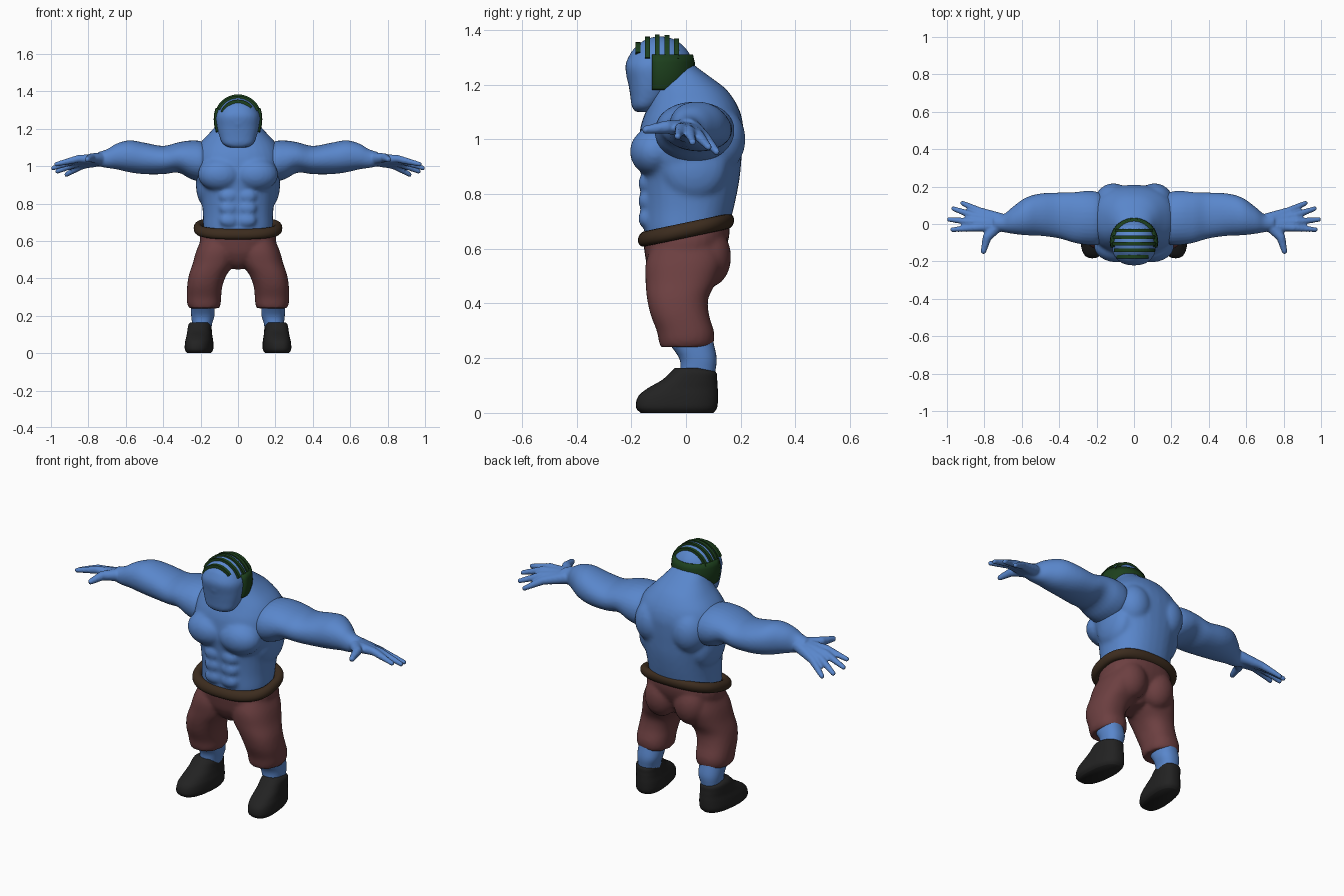
import bpy, bmesh
from math import sin, cos, pi, asin, sqrt
from mathutils import Vector, Matrix

cube = bpy.data.objects.get("Cube")
if cube:
    bpy.data.objects.remove(cube)


def material(name, rgb):
    m = bpy.data.materials.new(name)
    m.use_nodes = True
    m.diffuse_color = (*rgb, 1)
    bsdf = m.node_tree.nodes["Principled BSDF"]
    bsdf.inputs["Base Color"].default_value = (*rgb, 1)
    bsdf.inputs["Roughness"].default_value = 0.7
    return m


SKIN = material("blue skin", (.1, .24, .6))
CLOTH = material("maroon cloth", (.15, .05, .052))
LEATHER = material("brown leather", (.045, .025, .013))
BOOT = material("black leather", (.016, .016, .016))
HAIR = material("dark green hair", (.012, .05, .012))


def finish(name, bm, mat, voxel=0, smooth=4, mirror=False):
    """Turn a bmesh into a shaded object, optionally fused by a voxel remesh."""
    bmesh.ops.recalc_face_normals(bm, faces=bm.faces)
    for f in bm.faces:
        f.smooth = True
    mesh = bpy.data.meshes.new(name)
    bm.to_mesh(mesh)
    bm.free()
    mesh.materials.append(mat)
    ob = bpy.data.objects.new(name, mesh)
    bpy.context.collection.objects.link(ob)
    if voxel:
        fuse = ob.modifiers.new("fuse", "REMESH")
        fuse.mode, fuse.voxel_size, fuse.use_smooth_shade = "VOXEL", voxel, True
        soft = ob.modifiers.new("soften", "SMOOTH")
        soft.factor, soft.iterations = .5, smooth
    if mirror:
        ob.modifiers.new("mirror", "MIRROR").use_mirror_merge = False
    return ob


def skin_rings(bm, rings, closed=False):
    """Bridge rings of points with quads, capping the ends unless closed."""
    rows = [[bm.verts.new(p) for p in ring] for ring in rings]
    n = len(rows[0])
    pairs = list(zip(rows, rows[1:])) + ([(rows[-1], rows[0])] if closed else [])
    for a, b in pairs:
        for i in range(n):
            j = (i + 1) % n
            bm.faces.new((a[i], a[j], b[j], b[i]))
    if not closed:
        bm.faces.new(rows[0])
        bm.faces.new(rows[-1])


def rounded(t, power):
    """Point on a unit superellipse."""
    c, s = cos(t), sin(t)
    e = 2 / power
    return abs(c) ** e * (1 if c > 0 else -1), abs(s) ** e * (1 if s > 0 else -1)


def spline(rows, steps=4):
    """Catmull-Rom interpolation between section rows."""
    out = []
    for i in range(len(rows) - 1):
        quad = [rows[max(0, min(len(rows) - 1, i + k))] for k in (-1, 0, 1, 2)]
        for s in range(steps):
            t = s / steps
            out.append([b + t / 2 * (c - a + t * (2 * a - 5 * b + 4 * c - d
                        + t * (3 * (b - c) + d - a))) for a, b, c, d in zip(*quad)])
    return out + [list(rows[-1])]


def loft(bm, rows, axis="z", sign=1, power=2.3, tilt=0, n=32):
    """Rows: position along axis, then low and high bounds of the section."""
    rings = []
    for p, a0, a1, b0, b1 in spline(rows):
        ring = []
        for i in range(n):
            c, s = rounded(2 * pi * i / n, power)
            a, b = (a0 + a1 + (a1 - a0) * c) / 2, (b0 + b1 + (b1 - b0) * s) / 2
            x, y, z = (a, b, p) if axis == "z" else (p, a, b)
            ring.append((sign * x, y, z + tilt * y))
        rings.append(ring)
    skin_rings(bm, rings)


def centred(rows):
    return [(z, -w, w, back, front) for z, w, back, front in rows]


def blob(bm, centre, radii):
    m = Matrix.Translation(centre) @ Matrix.Diagonal((*radii, 1))
    bmesh.ops.create_uvsphere(bm, u_segments=24, v_segments=16, radius=1, matrix=m)


def chain(bm, points, radii, steps=8):
    """Overlapping balls along a path, to be fused into a finger."""
    for k in range(len(points) - 1):
        a, b = Vector(points[k]), Vector(points[k + 1])
        for i in range(steps + 1):
            t = i / steps
            r = radii[k] * (1 - t) + radii[k + 1] * t
            bmesh.ops.create_icosphere(bm, subdivisions=2, radius=r,
                                       matrix=Matrix.Translation(a.lerp(b, t)))


# Torso with chest, stomach and back muscles
bm = bmesh.new()
loft(bm, centred([
    (.62, .17, -.14, .13), (.66, .185, -.153, .15), (.75, .188, -.156, .175),
    (.85, .2, -.163, .195), (.93, .225, -.172, .203), (1, .238, -.172, .208),
    (1.06, .232, -.163, .208), (1.12, .205, -.14, .19), (1.18, .15, -.12, .15),
    (1.22, .115, -.11, .1), (1.26, .085, -.1, .045), (1.29, .04, -.09, .01)]))
for s in (1, -1):
    blob(bm, (s * .095, -.115, .955), (.12, .09, .09))
    blob(bm, (s * .11, .12, 1), (.1, .098, .12))
    blob(bm, (s * .165, .03, .9), (.06, .12, .12))
    for z in (.71, .775, .84):
        blob(bm, (s * .05, -.145, z), (.05, .03, .036))
finish("torso", bm, SKIN, .011, 5)

# Head: round skull with a long flat face
bm = bmesh.new()
blob(bm, (0, -.095, 1.25), (.12, .125, .127))
loft(bm, centred([
    (1.1, .05, -.185, -.12), (1.12, .082, -.198, -.1), (1.16, .1, -.204, -.06),
    (1.21, .112, -.212, -.03), (1.27, .117, -.222, 0), (1.32, .09, -.2, -.02)]))
finish("head", bm, SKIN, .008, 5)

# Hair: band around the sides and back
bm = bmesh.new()
blob(bm, (0, -.095, 1.25), (.13, .13, .16))
for co, no in (((0, -.125, 0), (0, -1, 0)), ((0, 0, 1.18), (0, 0, -1)),
               ((0, 0, 1.31), (0, 0, 1))):
    bmesh.ops.bisect_plane(bm, geom=bm.verts[:] + bm.edges[:] + bm.faces[:],
                           plane_co=co, plane_no=no, clear_outer=True)
band = finish("hair_band", bm, HAIR)
solid = band.modifiers.new("thickness", "SOLIDIFY")
solid.thickness, solid.offset = .024, -1

# Hair: narrow strips across the crown
bm = bmesh.new()
for y, x0, x1 in ((-.175, -.1, .07), (-.14, -.1, .11), (-.105, -.11, .11),
                  (-.07, -.11, .11), (-.035, -.1, .1)):
    k = sqrt(1 - ((y + .095) / .125) ** 2)
    t0, t1 = [asin(max(-.92, min(.92, x / (.12 * k)))) for x in (x0, x1)]
    rings = []
    for i in range(17):
        t = t0 + (t1 - t0) * i / 16
        rings.append([(sin(t) * (.12 * k + h), y + w, 1.25 + cos(t) * (.125 * k + h))
                      for w, h in ((-.009, -.012), (.009, -.012), (.009, .009), (-.009, .009))])
    skin_rings(bm, rings)
strips = finish("hair_strips", bm, HAIR)
for f in strips.data.polygons:
    f.use_smooth = False

# Arms with hands
bm = bmesh.new()
loft(bm, [
    (.15, -.07, .14, .96, 1.09), (.19, -.11, .17, .92, 1.13), (.25, -.112, .177, .93, 1.137),
    (.32, -.1, .17, .965, 1.127), (.4, -.077, .168, .957, 1.108), (.5, -.063, .163, .957, 1.125),
    (.58, -.06, .14, .967, 1.138), (.65, -.052, .09, .983, 1.12), (.7, -.043, .05, .99, 1.09),
    (.75, -.035, .045, 1, 1.075)], axis="x", power=2.1)
fingers = (((.83, .07, 1.005), (.917, .112, .955)), ((.86, .045, 1.015), (.965, .082, .972)),
           ((.87, .012, 1.03), (.988, .024, .99)), ((.85, -.02, 1.04), (.97, -.03, 1.01)))
for knuckle, tip in fingers:
    root = (.72, knuckle[1] * .4, 1.035)
    chain(bm, (root, knuckle, tip), (.034, .022, .014))
chain(bm, ((.73, -.01, 1.04), (.785, -.07, 1.045), (.805, -.147, 1.035)), (.034, .025, .016))
finish("arms", bm, SKIN, .007, 4, mirror=True)

# Trousers: hips, seat and two baggy legs
bm = bmesh.new()
loft(bm, centred([
    (.46, .03, -.07, .06), (.5, .085, -.11, .1), (.56, .185, -.14, .14),
    (.61, .205, -.15, .158), (.66, .195, -.155, .158), (.68, .17, -.14, .14)]), tilt=.22)
for s in (1, -1):
    blob(bm, (s * .09, .085, .57), (.09, .08, .11))
    loft(bm, [
        (.62, .01, .19, -.12, .13), (.55, .005, .222, -.147, .135), (.48, .02, .242, -.148, .112),
        (.42, .06, .262, -.143, .082), (.36, .083, .272, -.13, .084), (.3, .09, .274, -.107, .102),
        (.265, .092, .272, -.1, .103), (.24, .1, .262, -.095, .095)], sign=s)
finish("trousers", bm, CLOTH, .01, 5)

# Belt: thick tilted roll around the waist
bm = bmesh.new()
rings = []
for i in range(64):
    c, s = rounded(2 * pi * i / 64, 2.5)
    ring = []
    for j in range(16):
        a = 2 * pi * j / 16
        out = .024 * cos(a)
        y = (.152 + out) * s
        ring.append(((.213 + out) * c, y, .668 + .21 * y + .028 * sin(a)))
    rings.append(ring)
skin_rings(bm, rings, closed=True)
finish("belt", bm, LEATHER)

# Lower legs
bm = bmesh.new()
loft(bm, [(.31, .12, .25, -.08, .09), (.26, .124, .252, -.065, .1), (.2, .126, .25, -.025, .112),
          (.15, .14, .245, -.02, .107), (.1, .14, .245, -.02, .1)])
finish("lower_legs", bm, SKIN, mirror=True)

# Boots, toes turned slightly outward
bm = bmesh.new()
loft(bm, [(0, .145, .265, -.165, .1), (.02, .132, .278, -.183, .114), (.06, .132, .277, -.175, .117),
          (.09, .138, .272, -.14, .116), (.12, .143, .27, -.088, .114), (.15, .147, .267, -.055, .108),
          (.165, .16, .255, -.04, .06)], power=2.5)
for v in bm.verts:
    v.co.x -= .1 * v.co.y
finish("boots", bm, BOOT, mirror=True)
